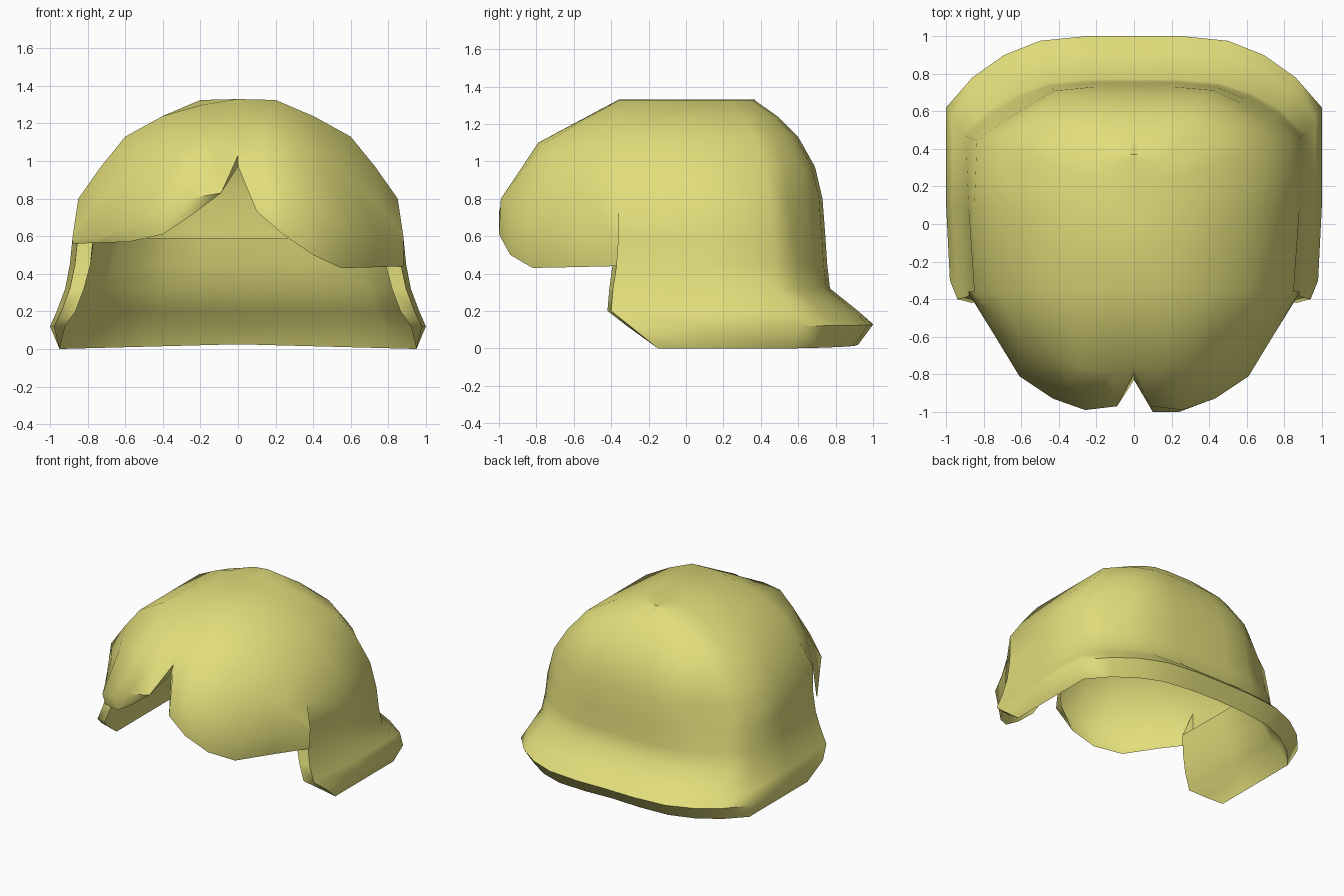
import bpy, bmesh, math
from mathutils import Vector

if "Cube" in bpy.data.objects:
    bpy.data.objects.remove(bpy.data.objects["Cube"])

mat = bpy.data.materials.new("blonde")
mat.diffuse_color = (0.76, 0.73, 0.20, 1)
mat.use_nodes = True
mat.node_tree.nodes["Principled BSDF"].inputs["Base Color"].default_value = mat.diffuse_color

bm = bmesh.new()


def loft(rows):
    """Skin a grid of points."""
    grid = [[bm.verts.new(p) for p in row] for row in rows]
    for a, b in zip(grid, grid[1:]):
        for i in range(len(a) - 1):
            bm.faces.new((a[i], a[i + 1], b[i + 1], b[i]))


# Horizontal half outline, centre back to side (fractions of width, depth)
outline = [(0, 1), (.25, 1), (.5, .975), (.69, .9), (.86, .78), (1, .62)]

# Levels: height, half width, back depth, front edge y, inward turn, rise at back
levels = [
    (0.00, .95, .92, -.15, .00, .025),
    (0.12, 1.0, 1.0, -.30, .08, .01),
    (0.20, .965, .92, -.40, .10, 0),
    (0.32, .92, .77, -.39, .10, 0),
    (0.45, .895, .755, -.37, .11, 0),
    (0.60, .88, .745, -.36, .11, 0),
    (0.80, .85, .73, -.36, 0, 0),
    (0.97, .73, .69, -.36, 0, 0),
    (1.13, .60, .60, -.36, 0, 0),
    (1.24, .40, .49, -.36, 0, 0),
    (1.325, .20, .37, -.36, 0, 0),
    (1.33, 0, .37, -.36, 0, 0),
]
# Inner lining, sloping in from the rim: height, half width, depth
lining = [(0, .95, .92, .025), (.12, .92, .87, .01), (.20, .865, .80, 0),
          (.32, .82, .73, 0), (.45, .785, .69, 0), (.59, .765, .665, 0)]


def half_ring(level, s):
    z, w, b, f, turn, rise = level
    pts = [(s * w * u, b * v, z + rise * (1 - u)) for u, v in outline]
    pts.append((s * w, .1 * b, z))
    pts.append((s * (w - turn * .25), f, z))
    pts.append((s * (w - turn), f - turn * .2, z))
    return pts


for s in (1, -1):
    # Crown, back and flared sides
    loft([half_ring(l, s) for l in levels])
    # Lining, meeting the turned-in front edge of the outer wall
    rows = []
    for (z, w, b, rise), outer in zip(lining, levels):
        row = half_ring((z, w, b, 0, 0, rise), s)[:-2]
        rows.append(row + [half_ring(outer, s)[-1]])
    loft(rows)

# Swept fringe lobes, starting on the crown's front edge
cut = [(l[1], l[3], l[0]) for l in reversed(levels[5:])]
brow = [(0, -.76, 1.09), (.12, -.79, 1.10), (.28, -.77, 1.09), (.43, -.71, 1.02),
        (.60, -.62, .91), (.76, -.48, .76), (.88, -.36, .59)]
bulge = [(0, -.80, 1.03), (.09, -.97, .83), (.26, -.99, .80), (.43, -.93, .72),
         (.61, -.81, .64), (.75, -.58, .59), (.88, -.36, .58)]
tip_right = [(0, -.83, .97), (.10, -1, .73), (.24, -1, .61), (.40, -.94, .50),
             (.55, -.82, .43), (.72, -.58, .435), (.88, -.37, .44)]
tip_left = [(0, -.83, .97), (.10, -.92, .83), (.25, -.98, .71), (.40, -.92, .61),
            (.58, -.82, .57), (.73, -.58, .565), (.88, -.37, .56)]
for s, tip in ((1, tip_right), (-1, tip_left)):
    loft([[(s * x, y, z) for x, y, z in r] for r in (cut, brow, bulge, tip)])

# Weld the parts and face them outward
bmesh.ops.remove_doubles(bm, verts=bm.verts, dist=0.002)
bmesh.ops.dissolve_degenerate(bm, edges=bm.edges, dist=0.002)
bmesh.ops.recalc_face_normals(bm, faces=bm.faces)
bm.normal_update()
if max(bm.faces, key=lambda f: f.calc_center_median().z).normal.z < 0:
    bmesh.ops.reverse_faces(bm, faces=bm.faces)


def dent(centre, radius, depth):
    """Press the surface toward the middle of the head."""
    for v in bm.verts:
        d = (v.co - Vector(centre)).length / radius
        if d < 1:
            v.co += (Vector((0, 0, .6)) - v.co).normalized() * depth * (1 - d * d)


# Hollows between the locks at the back corners and beside the parting
dent((-.65, .56, .70), .30, .05)
dent((.68, .53, .75), .25, .04)
dent((-.20, -.36, 1.32), .15, .03)

mesh = bpy.data.meshes.new("hair_shell")
bm.to_mesh(mesh)
bm.free()
hair = bpy.data.objects.new("hair_shell", mesh)
bpy.context.collection.objects.link(hair)
mesh.materials.append(mat)

bpy.context.view_layer.objects.active = hair
hair.select_set(True)
bpy.ops.object.shade_smooth_by_angle(angle=math.radians(60))
